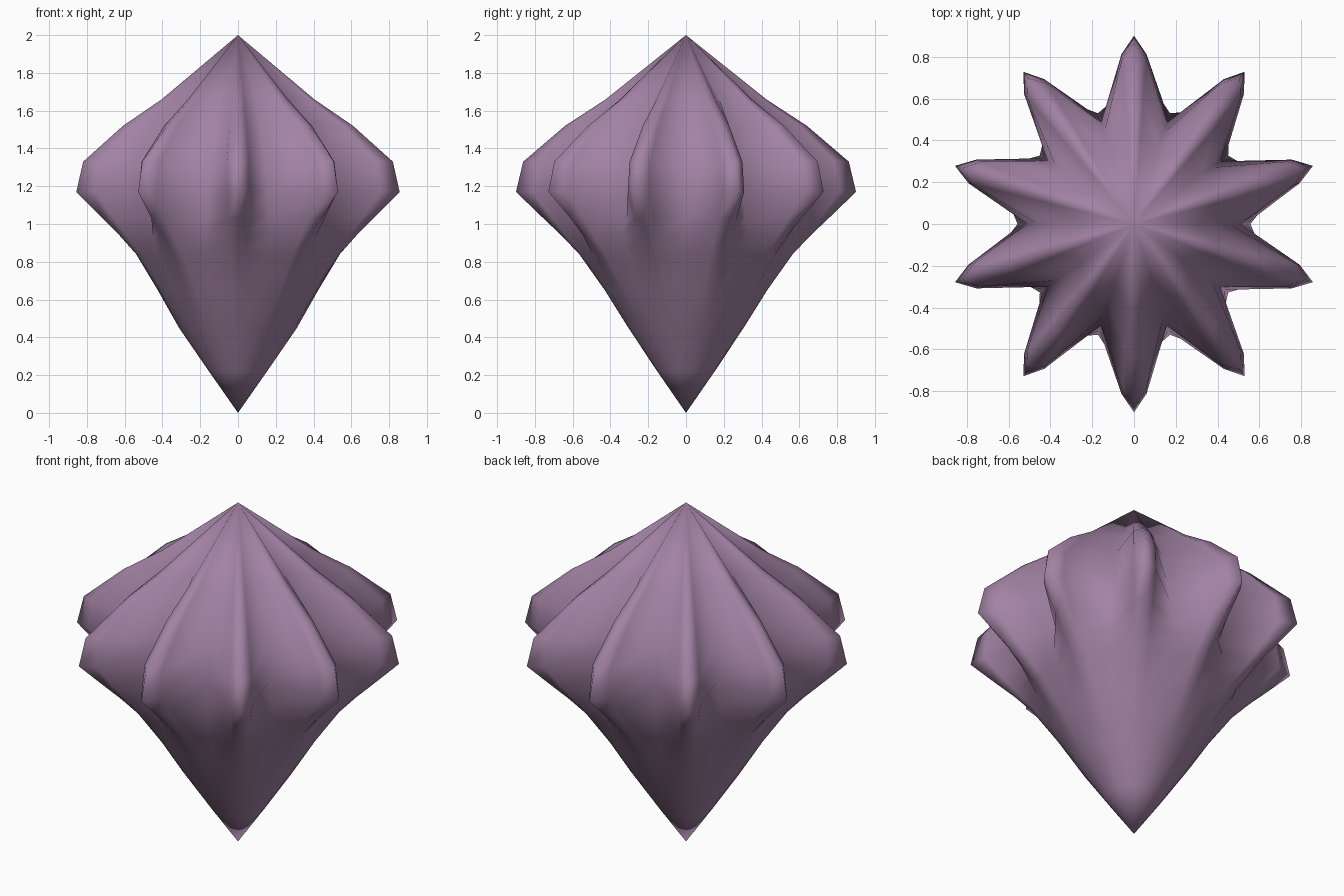
import bpy, bmesh, math

if "Cube" in bpy.data.objects:
    bpy.data.objects.remove(bpy.data.objects["Cube"])

PETALS = 10
# rows: height, ridge radius, shoulder radius, valley radius
ROWS = [
    (0.22, 0.152, 0.152, 0.154),
    (0.45, 0.305, 0.306, 0.312),
    (0.65, 0.430, 0.430, 0.425),
    (0.84, 0.565, 0.555, 0.520),
    (0.94, 0.660, 0.640, 0.557),
    (1.03, 0.755, 0.710, 0.535),
    (1.17, 0.900, 0.815, 0.510),
    (1.33, 0.862, 0.790, 0.460),
    (1.52, 0.640, 0.605, 0.390),
    (1.66, 0.425, 0.410, 0.300),
]
SHOULDER = math.radians(4.2)
HALF = math.pi / PETALS

mat = bpy.data.materials.new("dusty mauve")
mat.diffuse_color = (0.36, 0.225, 0.37, 1)
mat.use_nodes = True
mat.node_tree.nodes["Principled BSDF"].inputs["Base Color"].default_value = mat.diffuse_color

# fluted body: rings of ridge, shoulder, valley, shoulder for each petal
bm = bmesh.new()
rings = []
for z, ridge, shoulder, valley in ROWS:
    ring = []
    for k in range(PETALS):
        a0 = math.pi / 2 + k * 2 * HALF
        for da, r in ((-SHOULDER, shoulder), (0, ridge), (SHOULDER, shoulder), (HALF, valley)):
            a = a0 + da
            ring.append(bm.verts.new((r * math.cos(a), r * math.sin(a), z)))
    rings.append(ring)

n = len(rings[0])
for lo, hi in zip(rings, rings[1:]):
    for i in range(n):
        j = (i + 1) % n
        bm.faces.new((lo[i], lo[j], hi[j], hi[i]))

# pointed bottom and top
bottom = bm.verts.new((0, 0, 0))
top = bm.verts.new((0, 0, 2))
for i in range(n):
    j = (i + 1) % n
    bm.faces.new((bottom, rings[0][j], rings[0][i]))
    bm.faces.new((top, rings[-1][i], rings[-1][j]))
bmesh.ops.recalc_face_normals(bm, faces=bm.faces)
for f in bm.faces:
    f.smooth = True

mesh = bpy.data.meshes.new("fluted_bulb")
bm.to_mesh(mesh)
bm.free()
mesh.materials.append(mat)
bpy.context.collection.objects.link(bpy.data.objects.new("fluted_bulb", mesh))
